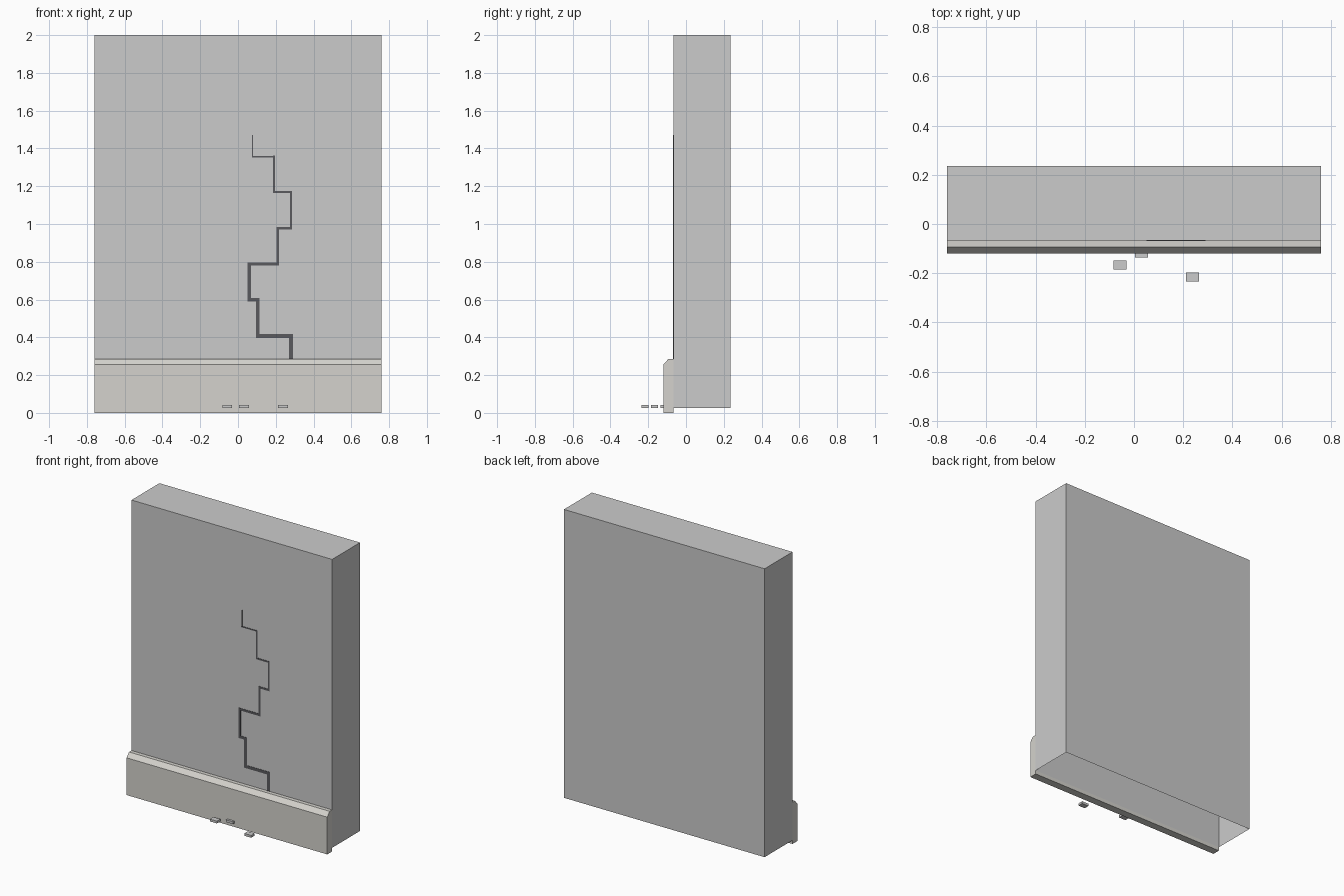
import bpy, bmesh
from mathutils import Matrix, Vector

if "Cube" in bpy.data.objects:
    bpy.data.objects.remove(bpy.data.objects["Cube"])


def material(name, rgb):
    m = bpy.data.materials.new(name)
    m.diffuse_color = (*rgb, 1)
    m.use_nodes = True
    m.node_tree.nodes["Principled BSDF"].inputs["Base Color"].default_value = m.diffuse_color
    return m


def finish(bm, name, mat=None):
    me = bpy.data.meshes.new(name)
    bm.to_mesh(me)
    bm.free()
    ob = bpy.data.objects.new(name, me)
    bpy.context.collection.objects.link(ob)
    if mat:
        me.materials.append(mat)
    return ob


def add_box(bm, lo, hi):
    lo, hi = Vector(lo), Vector(hi)
    mat = Matrix.Translation((lo + hi) / 2) @ Matrix.Diagonal((*(hi - lo), 1))
    return bmesh.ops.create_cube(bm, size=1, matrix=mat)["verts"]


HALF_W, FRONT, BACK, BASE = 0.76, -0.067, 0.235, 0.025

# Wall slab: a shell left open underneath
bm = bmesh.new()
add_box(bm, (-HALF_W, FRONT, BASE), (HALF_W, BACK, 2.0))
bm.normal_update()
bmesh.ops.delete(bm, geom=[f for f in bm.faces if f.normal.z < -0.9], context='FACES_ONLY')
finish(bm, "wall_slab")

# Plinth: chamfered profile extruded along the wall
profile = [(FRONT, 0), (-0.12, 0), (-0.12, 0.255), (-0.094, 0.285), (FRONT, 0.285)]
bm = bmesh.new()
face = bm.faces.new([bm.verts.new((-HALF_W, y, z)) for y, z in profile])
ext = bmesh.ops.extrude_face_region(bm, geom=[face], use_keep_orig=True)
bmesh.ops.translate(bm, vec=(2 * HALF_W, 0, 0),
                    verts=[v for v in ext["geom"] if isinstance(v, bmesh.types.BMVert)])
bmesh.ops.recalc_face_normals(bm, faces=bm.faces)
finish(bm, "plinth", material("warm_stone", (0.66, 0.65, 0.61)))

# Crack: stepped path of thin strips, narrowing towards the top
path = [(0.28, 0.28), (0.28, 0.407), (0.105, 0.407), (0.105, 0.598), (0.06, 0.598),
        (0.06, 0.788), (0.21, 0.788), (0.21, 0.977), (0.28, 0.977), (0.28, 1.169),
        (0.19, 1.169), (0.19, 1.357), (0.077, 1.357), (0.077, 1.472)]
bm = bmesh.new()
steps = len(path) - 1
for i, ((x0, z0), (x1, z1)) in enumerate(zip(path, path[1:])):
    h = 0.011 - 0.0075 * i / (steps - 1)
    end = 0 if i == steps - 1 else h
    start = 0 if i == 0 else h
    if x0 == x1:
        lo, hi = (x0 - h, z0 - start), (x0 + h, z1 + end)
    else:
        lo, hi = (min(x0, x1) - h, z0 - h), (max(x0, x1) + h, z0 + h)
    add_box(bm, (lo[0], FRONT - 0.002, lo[1]), (hi[0], FRONT + 0.002, hi[1]))
finish(bm, "stepped_crack", material("dark_gap", (0.1, 0.1, 0.11)))

# Stone chips lying in front of the plinth
for i, (x, y) in enumerate([(-0.057, -0.166), (0.031, -0.117), (0.238, -0.216)]):
    bm = bmesh.new()
    add_box(bm, (x - 0.026, y - 0.0185, BASE), (x + 0.026, y + 0.0185, 0.041))
    finish(bm, f"stone_chip_{i + 1}")
